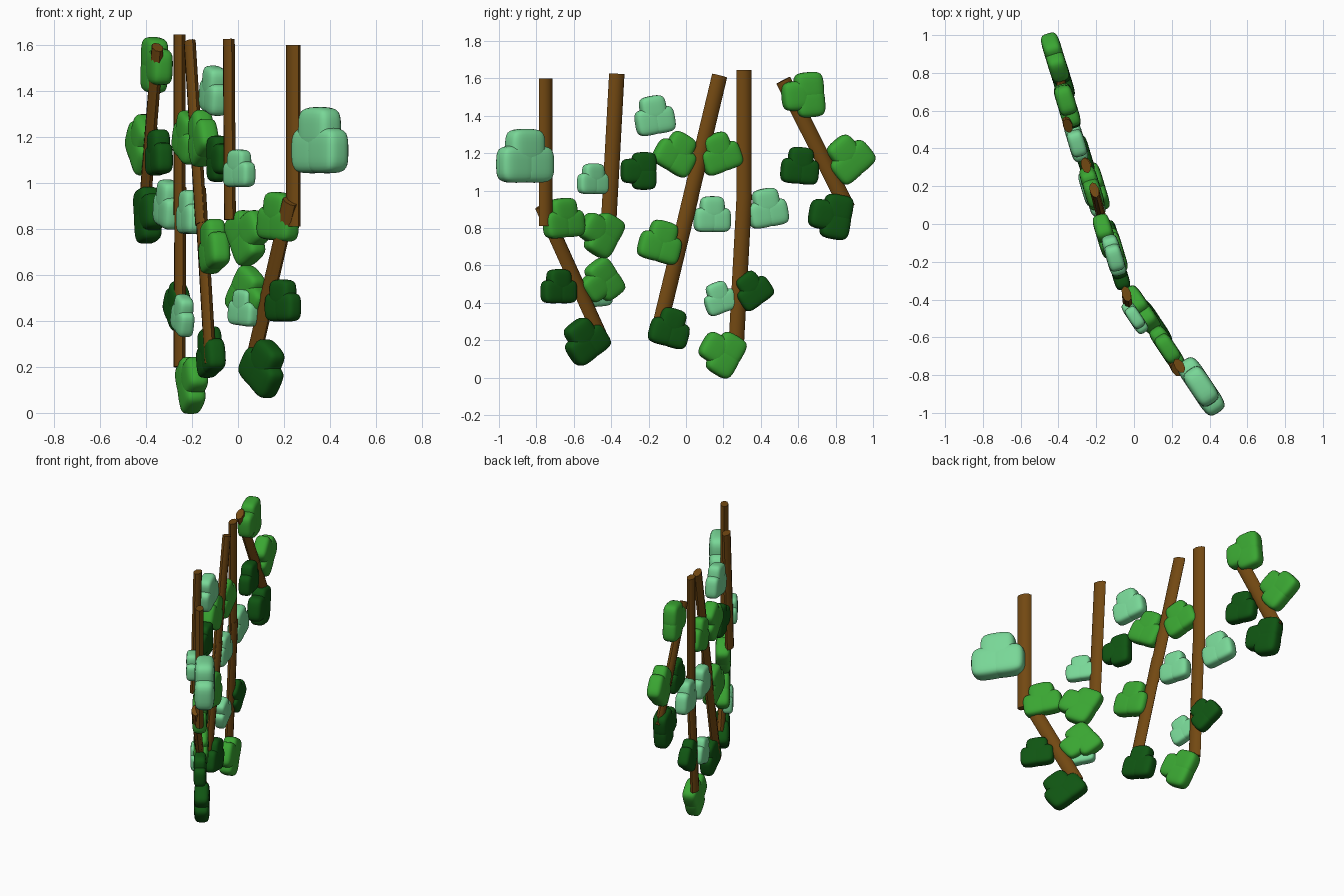
import bpy, bmesh, math
from mathutils import Matrix, Vector

if "Cube" in bpy.data.objects:
    bpy.data.objects.remove(bpy.data.objects["Cube"])


def material(name, rgb):
    m = bpy.data.materials.new(name)
    m.diffuse_color = (*rgb, 1)
    m.use_nodes = True
    m.node_tree.nodes["Principled BSDF"].inputs["Base Color"].default_value = m.diffuse_color
    return m


BARK = material("bark_brown", (0.17, 0.066, 0.006))
LEAF = {
    "green": material("leaf_green", (0.042, 0.38, 0.032)),
    "dark": material("dark_leaf_green", (0.005, 0.09, 0.006)),
    "mint": material("mint_green", (0.19, 0.68, 0.31)),
}


def wall_axis(y):
    """Horizontal direction of the hanging plane, which bends near y = -0.4."""
    return Vector((-0.555, 0.83, 0) if y < -0.42 else (-0.29, 0.957, 0)).normalized()


def finish(bm, name, mat):
    bmesh.ops.recalc_face_normals(bm, faces=bm.faces)
    me = bpy.data.meshes.new(name)
    bm.to_mesh(me)
    bm.free()
    me.materials.append(mat)
    ob = bpy.data.objects.new(name, me)
    bpy.context.collection.objects.link(ob)
    return ob


def smooth(ob, angle):
    bpy.ops.object.select_all(action='DESELECT')
    ob.select_set(True)
    bpy.context.view_layer.objects.active = ob
    bpy.ops.object.shade_smooth_by_angle(angle=math.radians(angle))


def vine(name, a, b):
    """Flattened eight-sided stem from a to b."""
    a, b = Vector(a), Vector(b)
    u = wall_axis((a.y + b.y) / 2)
    d = (b - a).normalized()
    w = Vector((u.y, -u.x, 0)).cross(d).normalized()
    n = d.cross(w)
    frame = Matrix((w * 0.043, n * 0.025, d * (b - a).length)).transposed().to_4x4()
    frame.translation = (a + b) / 2
    bm = bmesh.new()
    bmesh.ops.create_cone(bm, cap_ends=True, segments=8, radius1=1, radius2=1,
                          depth=1, matrix=frame)
    smooth(finish(bm, name, BARK), 60)


def leaf_cluster(name, colour, pos, size, turn):
    """Three rounded, flattened lobes arranged as a trefoil."""
    u = wall_axis(pos[1])
    n = Vector((u.y, -u.x, 0))
    stretch = 1.1 if pos[1] < -0.42 else 1.0
    frame = Matrix((u * size * stretch, Vector((0, 0, size)), n * size)).transposed().to_4x4()
    frame.translation = pos
    frame = frame @ Matrix.Rotation(math.radians(turn), 4, 'Z')
    bm = bmesh.new()
    for deg in (90, 210, 330):
        t = math.radians(deg)
        lobe = (Matrix.Translation((0.2 * math.cos(t), 0.2 * math.sin(t) - 0.03, 0))
                @ Matrix.Diagonal((0.66, 0.66, 0.41, 1)))
        bmesh.ops.create_cube(bm, size=1, matrix=frame @ lobe)
    bmesh.ops.subdivide_edges(bm, edges=bm.edges[:], cuts=1, use_grid_fill=True)
    ob = finish(bm, name, LEAF[colour])
    for p in ob.data.polygons:
        p.use_smooth = True
    ob.modifiers.new("round", 'SUBSURF').levels = 2
    ob.modifiers["round"].render_levels = 2


# Hanging stems, some made of two overlapping lengths
VINES = [
    ((0.24, -0.75, 0.81), (0.24, -0.75, 1.60)),
    ((0.065, -0.46, 0.23), (0.225, -0.773, 0.92)),
    ((-0.035, -0.413, 0.84), (-0.04, -0.37, 1.625)),
    ((-0.12, -0.155, 0.215), (-0.165, 0.027, 0.97)),
    ((-0.16, -0.01, 0.82), (-0.21, 0.18, 1.615)),
    ((-0.255, 0.27, 0.20), (-0.25, 0.312, 0.98)),
    ((-0.255, 0.31, 0.86), (-0.255, 0.31, 1.645)),
    ((-0.405, 0.865, 0.905), (-0.35, 0.52, 1.59)),
]
for i, (a, b) in enumerate(VINES):
    vine(f"vine_stem_{i + 1}", a, b)

# Leaf clusters: colour, centre, overall size, in-plane turn in degrees
CLUSTERS = [
    ("mint", (0.355, -0.86, 1.18), 0.30, 0),
    ("green", (0.175, -0.655, 0.85), 0.22, 5),
    ("green", (0.045, -0.46, 0.775), 0.23, 60),
    ("green", (0.045, -0.455, 0.51), 0.22, 125),
    ("dark", (0.195, -0.68, 0.485), 0.19, 0),
    ("dark", (0.11, -0.54, 0.20), 0.23, 35),
    ("mint", (0.005, -0.495, 1.06), 0.17, 0),
    ("mint", (0.025, -0.48, 0.455), 0.165, 5),
    ("dark", (-0.08, -0.25, 1.105), 0.20, 90),
    ("mint", (-0.105, -0.17, 1.40), 0.215, 10),
    ("green", (-0.155, -0.05, 1.20), 0.225, -30),
    ("green", (-0.22, 0.18, 1.20), 0.22, 20),
    ("green", (-0.105, -0.135, 0.725), 0.23, -15),
    ("mint", (-0.21, 0.14, 0.87), 0.20, 0),
    ("mint", (-0.305, 0.435, 0.905), 0.215, 10),
    ("dark", (-0.265, 0.355, 0.47), 0.195, 35),
    ("mint", (-0.24, 0.18, 0.425), 0.175, 20),
    ("green", (-0.20, 0.19, 0.135), 0.235, 60),
    ("dark", (-0.12, -0.085, 0.265), 0.215, -15),
    ("green", (-0.355, 0.63, 1.51), 0.24, 95),
    ("green", (-0.415, 0.87, 1.175), 0.24, 40),
    ("dark", (-0.345, 0.61, 1.13), 0.205, -5),
    ("dark", (-0.385, 0.775, 0.865), 0.24, 80),
]
for i, (colour, pos, size, turn) in enumerate(CLUSTERS):
    leaf_cluster(f"{colour}_leaf_cluster_{i + 1}", colour, pos, size, turn)
